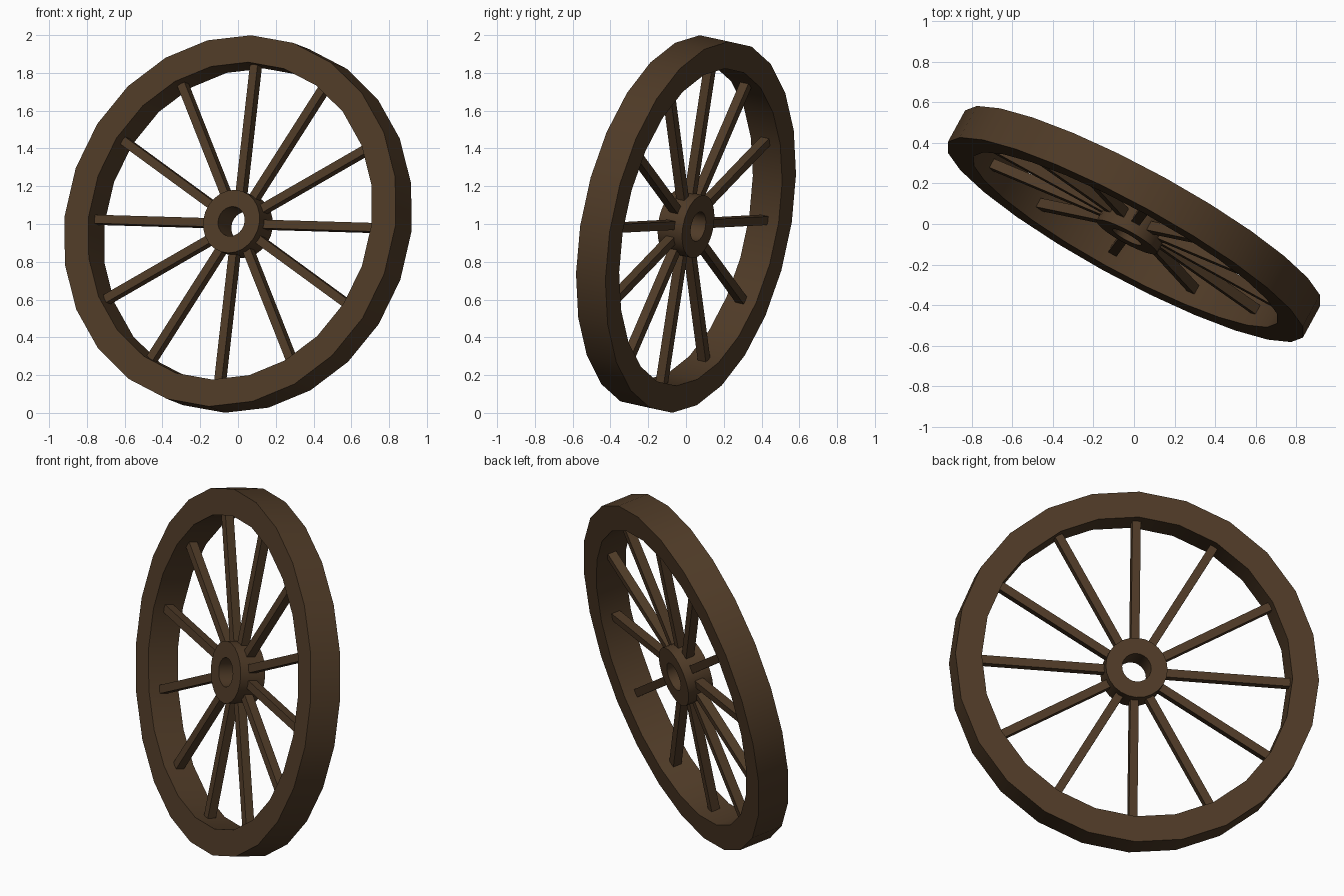
import bpy, bmesh, math
from mathutils import Vector, Matrix

if "Cube" in bpy.data.objects:
    bpy.data.objects.remove(bpy.data.objects["Cube"])

wood = bpy.data.materials.new("dark_brown_wood")
wood.diffuse_color = (0.078, 0.043, 0.020, 1)
wood.use_nodes = True
wood.node_tree.nodes["Principled BSDF"].inputs["Base Color"].default_value = wood.diffuse_color

# Wheel frame: local z is the axle (front side), local y leans up, local x runs right
axle = Vector((-0.47, -0.863, 0.185)).normalized()
across = Vector((0, 0, 1)).cross(axle).normalized() 
up = axle.cross(across)
frame = Matrix((across, up, axle)).transposed().to_4x4()
frame = Matrix.Translation((0, 0, 1)) @ frame @ Matrix.Rotation(math.radians(-1.5), 4, 'Z')


def finish(name, bm):
    bmesh.ops.recalc_face_normals(bm, faces=bm.faces)
    bm.transform(frame)
    me = bpy.data.meshes.new(name)
    bm.to_mesh(me)
    bm.free()
    me.materials.append(wood)
    ob = bpy.data.objects.new(name, me)
    bpy.context.collection.objects.link(ob)
    return ob


def ring(name, r_out, r_in, half, sides):
    """Rectangular section swept round the axle."""
    bm = bmesh.new()
    section = [(r_out, -half), (r_out, half), (r_in, half), (r_in, -half)]
    loops = []
    for i in range(sides):
        a = 2 * math.pi * i / sides
        loops.append([bm.verts.new((r * math.cos(a), r * math.sin(a), z)) for r, z in section])
    for i in range(sides):
        p, q = loops[i], loops[(i + 1) % sides]
        for k in range(4):
            f = bm.faces.new((p[k], q[k], q[(k + 1) % 4], p[(k + 1) % 4]))
            f.smooth = True
    ob = finish(name, bm)
    bpy.context.view_layer.objects.active = ob
    ob.select_set(True)
    bpy.ops.object.shade_smooth_by_angle(angle=math.radians(40))
    ob.select_set(False)
    return ob


# Rim and hub
ring("rim", 1.0, 0.855, 0.09, 24)
ring("hub", 0.17, 0.08, 0.075, 24)

# Twelve square spokes
for i in range(12):
    bm = bmesh.new()
    r0, r1 = 0.15, 0.87
    bmesh.ops.create_cube(bm, size=1, matrix=Matrix.Rotation(i * math.pi / 6, 4, 'Z')
                          @ Matrix.Translation(((r0 + r1) / 2, 0, 0))
                          @ Matrix.Diagonal((r1 - r0, 0.046, 0.05, 1)))
    finish("spoke_%02d" % (i + 1), bm)
